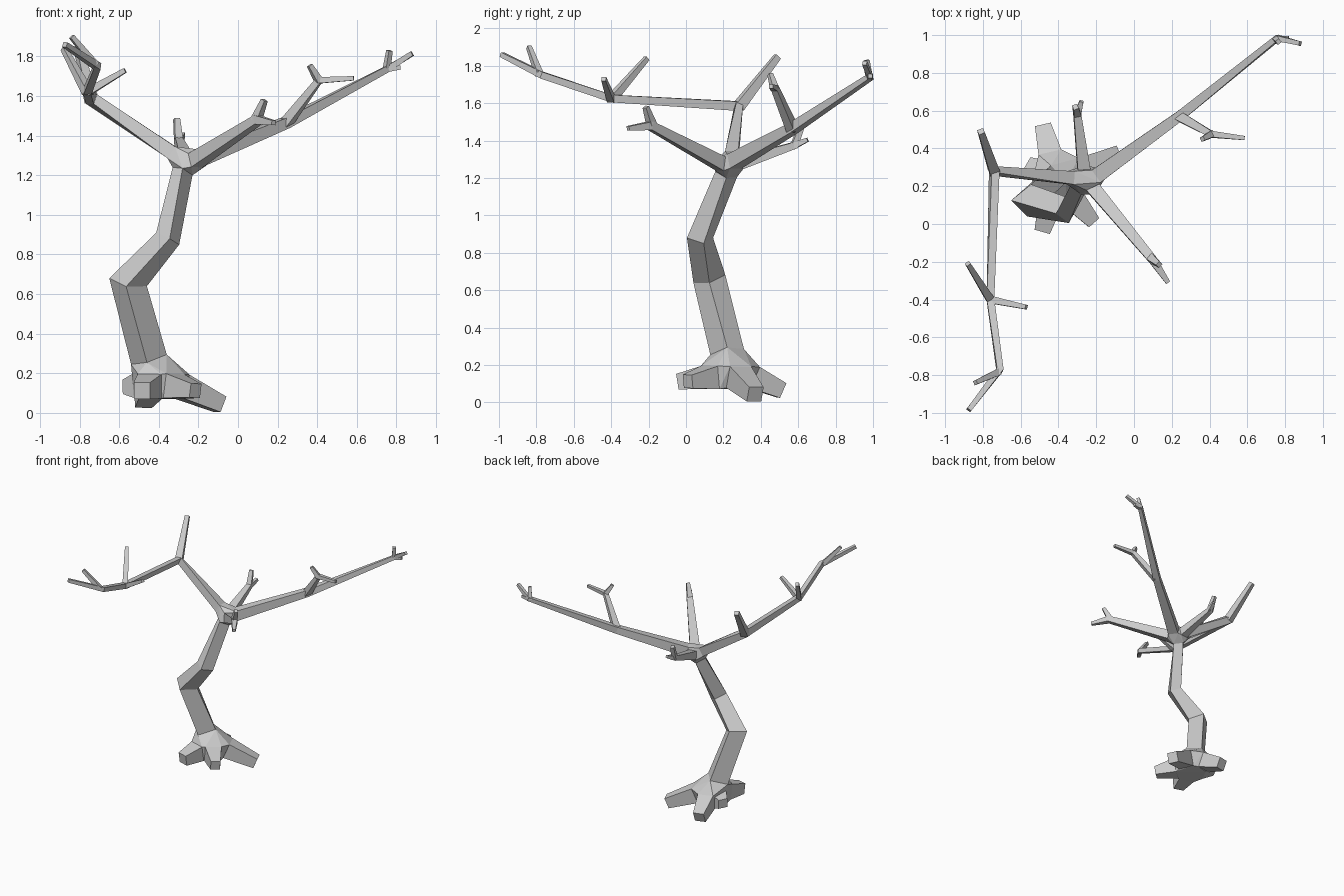
import bpy, bmesh
from mathutils import Vector as V

if "Cube" in bpy.data.objects:
    bpy.data.objects.remove(bpy.data.objects["Cube"])

UP = V((0.03, 0.02, 1))


def square(c, d, h):
    """Square section at c, facing along d, half width h."""
    d = d.normalized()
    s = d.cross(UP).normalized() * h
    u = s.cross(d).normalized() * h
    return [c + s + u, c - s + u, c - s - u, c + s - u]


def path_rings(pts):
    """Sections along a path of (x, y, z, half width) points."""
    p = [V(q[:3]) for q in pts]
    out = []
    for i, q in enumerate(pts):
        d = V()
        if i > 0:
            d += (p[i] - p[i - 1]).normalized()
        if i < len(p) - 1:
            d += (p[i + 1] - p[i]).normalized()
        out.append(square(p[i], d, q[3]))
    return out


def loft(bm, rings, cap=True):
    vs = [[bm.verts.new(c) for c in r] for r in rings]
    for a, b in zip(vs, vs[1:]):
        for i in range(4):
            j = (i + 1) % 4
            bm.faces.new((a[i], a[j], b[j], b[i]))
    if cap:
        bm.faces.new(vs[-1])


def finish(bm, name):
    bmesh.ops.recalc_face_normals(bm, faces=bm.faces[:])
    me = bpy.data.meshes.new(name)
    bm.to_mesh(me)
    bm.free()
    ob = bpy.data.objects.new(name, me)
    bpy.context.collection.objects.link(ob)


def hull(rings, name):
    """Faceted junction wrapped around the ends that meet there."""
    bm = bmesh.new()
    vs = [bm.verts.new(c) for r in rings for c in r]
    bmesh.ops.convex_hull(bm, input=vs)
    loose = [v for v in bm.verts if not v.link_faces]
    bmesh.ops.delete(bm, geom=loose, context='VERTS')
    bmesh.ops.dissolve_limit(bm, angle_limit=0.05, verts=bm.verts[:], edges=bm.edges[:])
    finish(bm, name)


def limb(name, *paths):
    """Main path plus twigs; returns the first section of the main path."""
    bm = bmesh.new()
    all_rings = [path_rings(p) for p in paths]
    for r in all_rings:
        loft(bm, r)
    finish(bm, name)
    return all_rings[0][0]


# Crooked four-sided trunk: centre and two half diagonals per section
sections = [
    ((-.45, .22, .27), (.09, 0, .025), (.01, .09, .015)),
    ((-.555, .125, .66), (.095, 0, -.02), (.01, .085, .022)),
    ((-.355, .075, .88), (.058, .02, -.03), (-.01, .07, 0)),
    ((-.28, .215, 1.22), (.05, 0, -.02), (0, .058, -.015)),
]
trunk = []
for c, u, v in sections:
    c, u, v = V(c), V(u), V(v)
    trunk.append([c - u, c - v, c + u, c + v])
bm = bmesh.new()
loft(bm, trunk, cap=False)
finish(bm, "trunk")

# Roots and the flared base
root_tips = {
    "back": (-.48, .51, .065, .043),
    "right": (-.09, .37, .043, .042),
    "front": (-.485, -.035, .112, .042),
    "front_right": (-.215, .01, .112, .036),
    "left": (-.565, .32, .13, .036),
}
core = V((-.41, .23, .135))
ends = [trunk[0]]
for side, t in root_tips.items():
    d = V((t[0] - core.x, t[1] - core.y, 0)).normalized()
    s = core + d * (.10 if side == "left" else .13)
    ends.append(limb("root_" + side, [(s.x, s.y, s.z, .062), t]))
hull(ends, "root_base")

# Branches, each with its twigs
starts = [trunk[-1]]
starts.append(limb(
    "branch_left",
    [(-.335, .245, 1.315, .035), (-.74, .28, 1.585, .027), (-.76, -.40, 1.625, .020),
     (-.71, -.77, 1.75, .018), (-.875, -.985, 1.86, .013)],
    [(-.74, .28, 1.58, .028), (-.81, .49, 1.85, .017)],
    [(-.76, -.40, 1.62, .020), (-.57, -.44, 1.73, .012)],
    [(-.76, -.40, 1.62, .022), (-.88, -.21, 1.84, .013)],
    [(-.72, -.785, 1.755, .018), (-.84, -.84, 1.90, .012)]))
starts.append(limb(
    "branch_right",
    [(-.19, .26, 1.29, .040), (.24, .57, 1.465, .027), (.76, .985, 1.74, .016),
     (.88, .955, 1.815, .012)],
    [(.24, .57, 1.46, .026), (.41, .475, 1.68, .017), (.585, .455, 1.69, .011)],
    [(.41, .475, 1.675, .018), (.362, .45, 1.755, .012)],
    [(.75, .98, 1.735, .015), (.82, .985, 1.745, .011)],
    [(.75, .98, 1.73, .015), (.765, .965, 1.83, .012)]))
starts.append(limb(
    "branch_front",
    [(-.215, .19, 1.275, .037), (.10, -.19, 1.48, .023), (.18, -.31, 1.465, .012)],
    [(.09, -.18, 1.475, .022), (.133, -.215, 1.58, .013)]))
starts.append(limb(
    "branch_back",
    [(-.265, .29, 1.28, .034), (-.30, .58, 1.375, .020), (-.31, .62, 1.485, .014)],
    [(-.30, .57, 1.37, .019), (-.278, .65, 1.405, .011)]))
hull(starts, "branch_hub")
